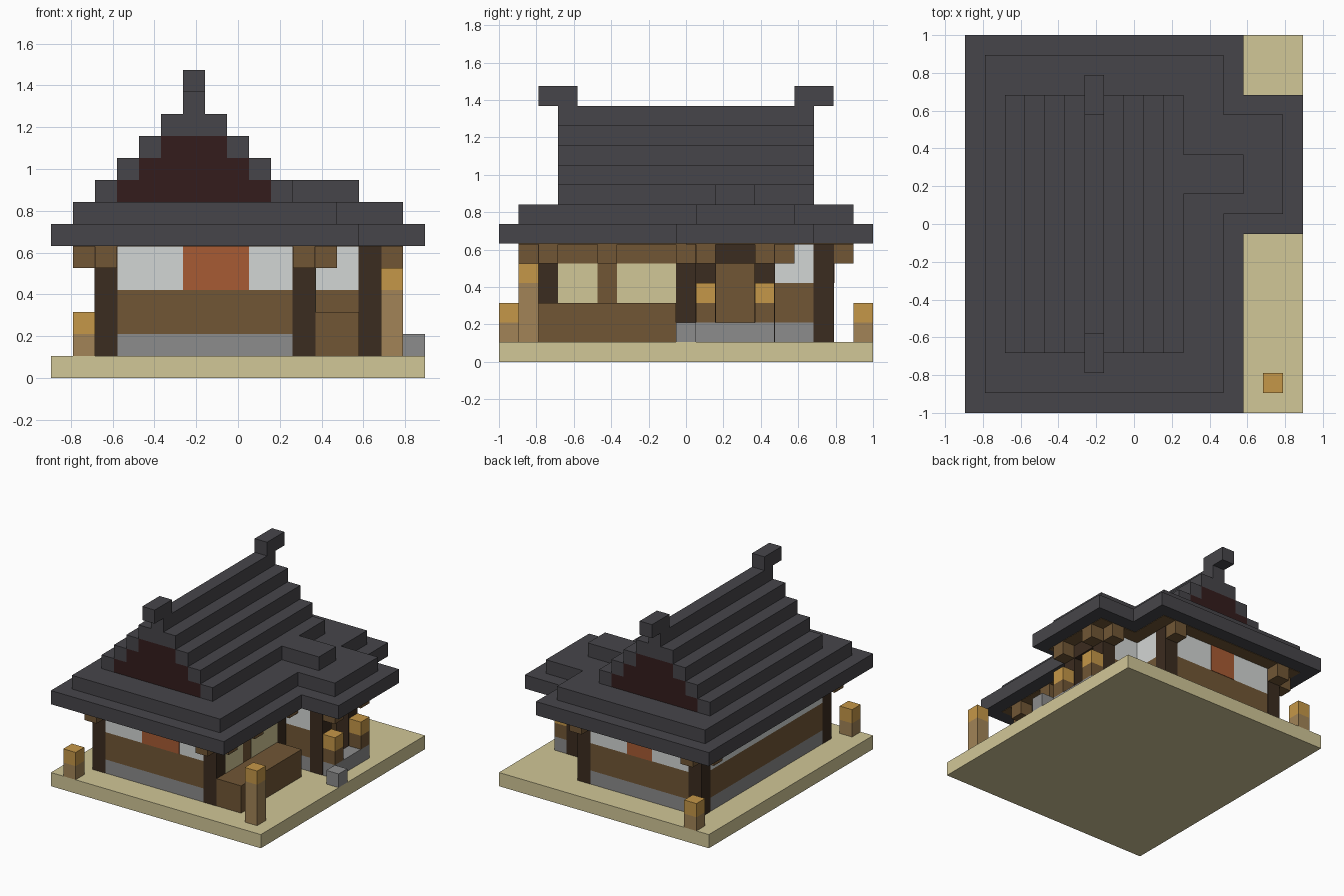
import bpy
import bmesh

old = bpy.data.objects.get("Cube")
if old:
    bpy.data.objects.remove(old, do_unlink=True)

U = 2 / 19  # size of one building block


def material(name, r, g, b):
    m = bpy.data.materials.new(name)
    m.use_nodes = True
    m.diffuse_color = (r, g, b, 1)
    m.node_tree.nodes["Principled BSDF"].inputs["Base Color"].default_value = (r, g, b, 1)
    return m


ROOF = material("slate", .062, .06, .068)
SAND = material("sand", .64, .57, .31)
WOOD = material("brown_wood", .165, .094, .036)
DARK = material("dark_wood", .044, .025, .014)
WHITE = material("white_plaster", .65, .67, .66)
ORANGE = material("orange_panel", .39, .105, .034)
STONE = material("grey_stone", .265, .265, .265)
OCHRE = material("ochre", .56, .31, .065)
TAN = material("tan_wood", .36, .23, .095)
MAROON = material("maroon", .034, .012, .012)


def box(name, mat, x, y, z):
    """Box from (low, high) ranges counted in blocks from the base corner."""
    bm = bmesh.new()
    bmesh.ops.create_cube(bm, size=1)
    for v in bm.verts:
        v.co = ((x[v.co.x > 0] - 8.5) * U,
                (y[v.co.y > 0] - 9.5) * U,
                z[v.co.z > 0] * U)
    mesh = bpy.data.meshes.new(name)
    bm.to_mesh(mesh)
    bm.free()
    mesh.materials.append(mat)
    ob = bpy.data.objects.new(name, mesh)
    bpy.context.collection.objects.link(ob)


def block(name, mat, i, j, low, high, grow=0):
    box(name, mat, (i - grow, i + 1 + grow), (j - grow, j + 1 + grow), (low, high))


# Ground
box("ground_slab", SAND, (0, 17), (0, 19), (0, 1))

# Main hall and side porch walls, banded by height
BANDS = (("footing", STONE, 1, 2), ("lower_wall", WOOD, 2, 4), ("upper_wall", WHITE, 4, 6))
for name, mat, low, high in BANDS:
    box("hall_" + name, mat, (2, 12), (2, 17), (low, high))
    box("porch_" + name, mat, (12, 14), (10, 14), (low, high))

# Orange panels on the two gable ends
box("front_panel", ORANGE, (6, 9), (1.97, 2), (4, 6))
box("back_panel", ORANGE, (6, 8), (17, 17.03), (4, 6))

# Window wall, windows and long bench
box("window_wall", WOOD, (12, 12.02), (3, 9), (1, 6))
for y in ((3, 5), (6, 9)):
    box("window", SAND, (12.02, 12.04), y, (3, 5))
box("bench", WOOD, (12, 14), (2, 9), (1, 3))

# Pillars, a hair proud of the walls
for i, j in ((2, 2), (11, 2), (11, 5), (11, 9), (2, 16), (11, 16), (14, 10), (14, 13)):
    block("pillar", DARK, i, j, 1, 6, .02)

# Brackets beneath the eaves
for i, j in ((1, 2), (2, 1), (11, 1), (12, 2), (12, 5), (12, 9), (1, 16), (2, 17),
             (11, 17), (15, 10), (15, 13), (14, 14)):
    block("bracket", WOOD, i, j, 5, 6)
box("hall_soffit", WOOD, (1, 13), (1, 18), (5.97, 6.02))
box("porch_soffit", WOOD, (13, 16), (9.5, 15), (5.97, 6.02))

# Porch entrance
box("door", WOOD, (14, 14.05), (11, 13), (1, 5))
box("door_lintel", DARK, (14, 15), (11, 13), (5, 6))
box("porch_step", STONE, (15, 16), (10, 14), (1, 2))
block("stepping_stone", STONE, 16, 9, 1, 2)
for j in (10, 13):
    block("porch_lantern_base", WOOD, 15, j, 2, 3)
    block("porch_lantern", OCHRE, 15, j, 3, 4)

# Garden lanterns
for i, j, top in ((1, 0, 3), (1, 18, 3), (15, 1, 5)):
    block("lantern_post", TAN, i, j, 1, top - 1)
    block("lantern_head", OCHRE, i, j, top - 1, top)

# Eaves, with the porch roof stepping out to the side
box("lower_eave", ROOF, (0, 14), (0, 19), (6, 7))
box("porch_lower_eave", ROOF, (14, 17), (9, 16), (6, 7))
box("upper_eave", ROOF, (1, 13), (1, 18), (7, 8))
box("porch_upper_eave", ROOF, (13, 16), (10, 15), (7, 8))
box("porch_ridge", ROOF, (11, 14), (11, 13), (8, 9))

# Stepped gable roof with a maroon infill
DEPTH = (3, 16)
for s in range(3):
    z = (8 + s, 9 + s)
    box("left_roof_step", ROOF, (10 - s, 11 - s), DEPTH, z)
    box("right_roof_step", ROOF, (2 + s, 3 + s), DEPTH, z)
    box("gable_infill", MAROON, (3 + s, 10 - s), DEPTH, z)
box("roof_cap", ROOF, (5, 8), DEPTH, (11, 12))
box("ridge", ROOF, (6, 7), DEPTH, (12, 13))
for y in ((2, 4), (15, 17)):
    box("ridge_end", ROOF, (6, 7), y, (13, 14))
